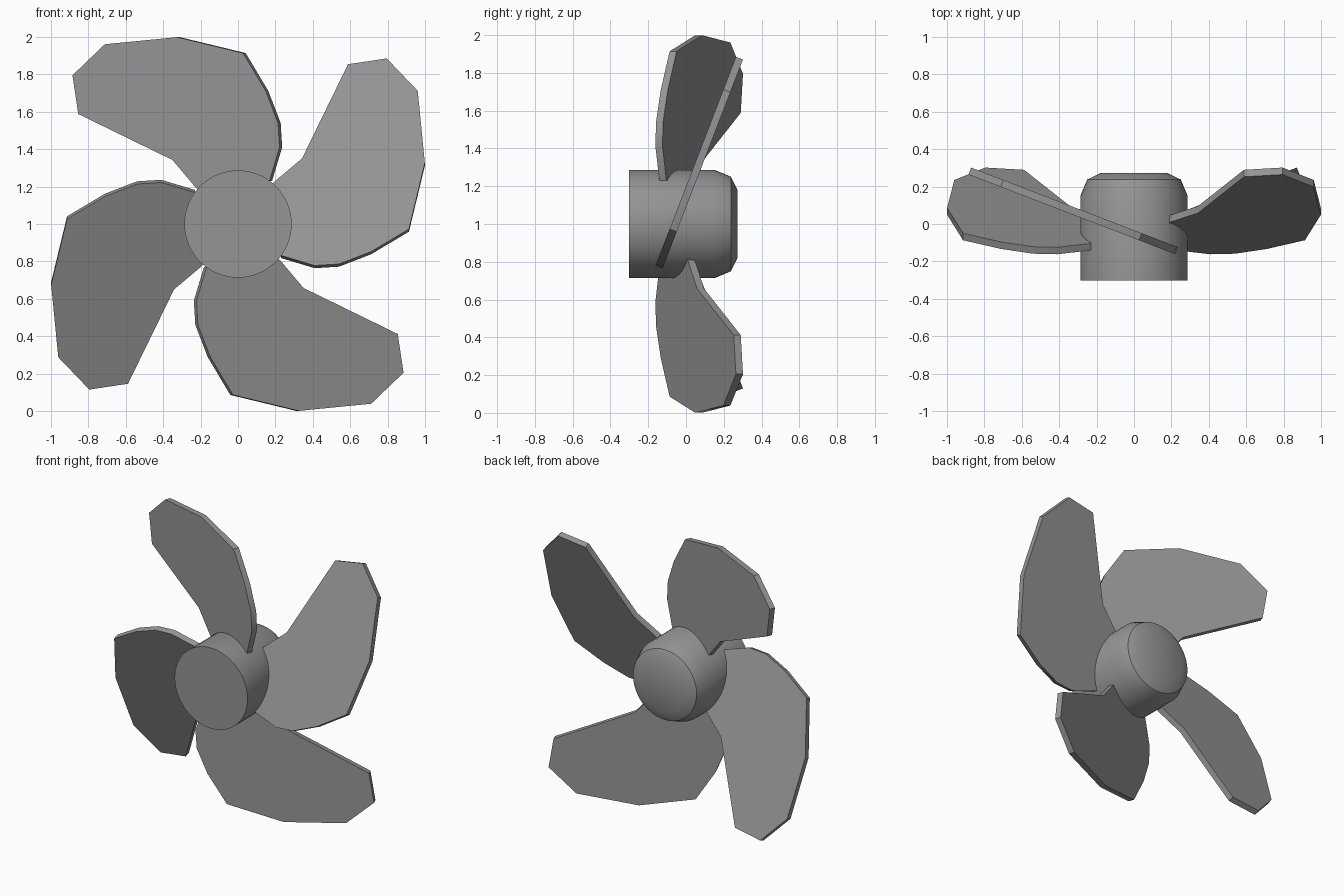
import bpy, bmesh, math
from mathutils import Matrix, Vector

if "Cube" in bpy.data.objects:
    bpy.data.objects.remove(bpy.data.objects["Cube"])

CENTER = Matrix.Translation((0, 0, 1))

# Dark grey finish shared by all parts
GREY = bpy.data.materials.new("dark_grey")
GREY.diffuse_color = (0.3, 0.3, 0.3, 1)
GREY.use_nodes = True
GREY.node_tree.nodes["Principled BSDF"].inputs["Base Color"].default_value = GREY.diffuse_color


def make_object(name, bm):
    bmesh.ops.recalc_face_normals(bm, faces=bm.faces[:])
    mesh = bpy.data.meshes.new(name)
    bm.to_mesh(mesh)
    bm.free()
    mesh.materials.append(GREY)
    obj = bpy.data.objects.new(name, mesh)
    bpy.context.collection.objects.link(obj)
    bpy.ops.object.select_all(action='DESELECT')
    obj.select_set(True)
    bpy.context.view_layer.objects.active = obj
    bpy.ops.object.shade_smooth_by_angle(angle=math.radians(30))
    return obj


# Hub: profile (radius, y) revolved around the y axis
def make_hub():
    profile = [(0, -0.303), (0.287, -0.303), (0.287, 0.15),
               (0.25, 0.238), (0.18, 0.272), (0, 0.272)]
    bm = bmesh.new()
    verts = [bm.verts.new((r, y, 0)) for r, y in profile]
    edges = [bm.edges.new(pair) for pair in zip(verts, verts[1:])]
    bmesh.ops.spin(bm, geom=verts + edges, cent=(0, 0, 0), axis=(0, 1, 0),
                   angle=math.tau, steps=48, use_duplicate=False)
    bmesh.ops.remove_doubles(bm, verts=bm.verts[:], dist=0.0005)
    bm.transform(CENTER)
    return make_object("hub", bm)


# Blade: front outline (x, z from hub axis) laid on a pitched plane, then thickened
OUTLINE = [(0.19, 0.215), (0.342, 0.343), (0.588, 0.847),
           (0.795, 0.878), (0.961, 0.705), (0.999, 0.318), (0.914, -0.034),
           (0.711, -0.155), (0.54, -0.221), (0.41, -0.229), (0.23, -0.175)]
SLOPE, OFFSET, THICKNESS = 0.385, -0.055, 0.04


def make_blade(index):
    normal = Vector((0, 1, -SLOPE)).normalized()
    bm = bmesh.new()
    front = bm.faces.new([
        bm.verts.new(Vector((x, SLOPE * z + OFFSET, z)) - normal * THICKNESS / 2)
        for x, z in OUTLINE])
    result = bmesh.ops.extrude_face_region(bm, geom=[front], use_keep_orig=True)
    moved = [g for g in result["geom"] if isinstance(g, bmesh.types.BMVert)]
    bmesh.ops.translate(bm, verts=moved, vec=normal * THICKNESS)
    bm.transform(CENTER @ Matrix.Rotation(index * math.pi / 2, 4, 'Y'))
    return make_object(f"blade_{index + 1}", bm)


make_hub()
for i in range(4):
    make_blade(i)
